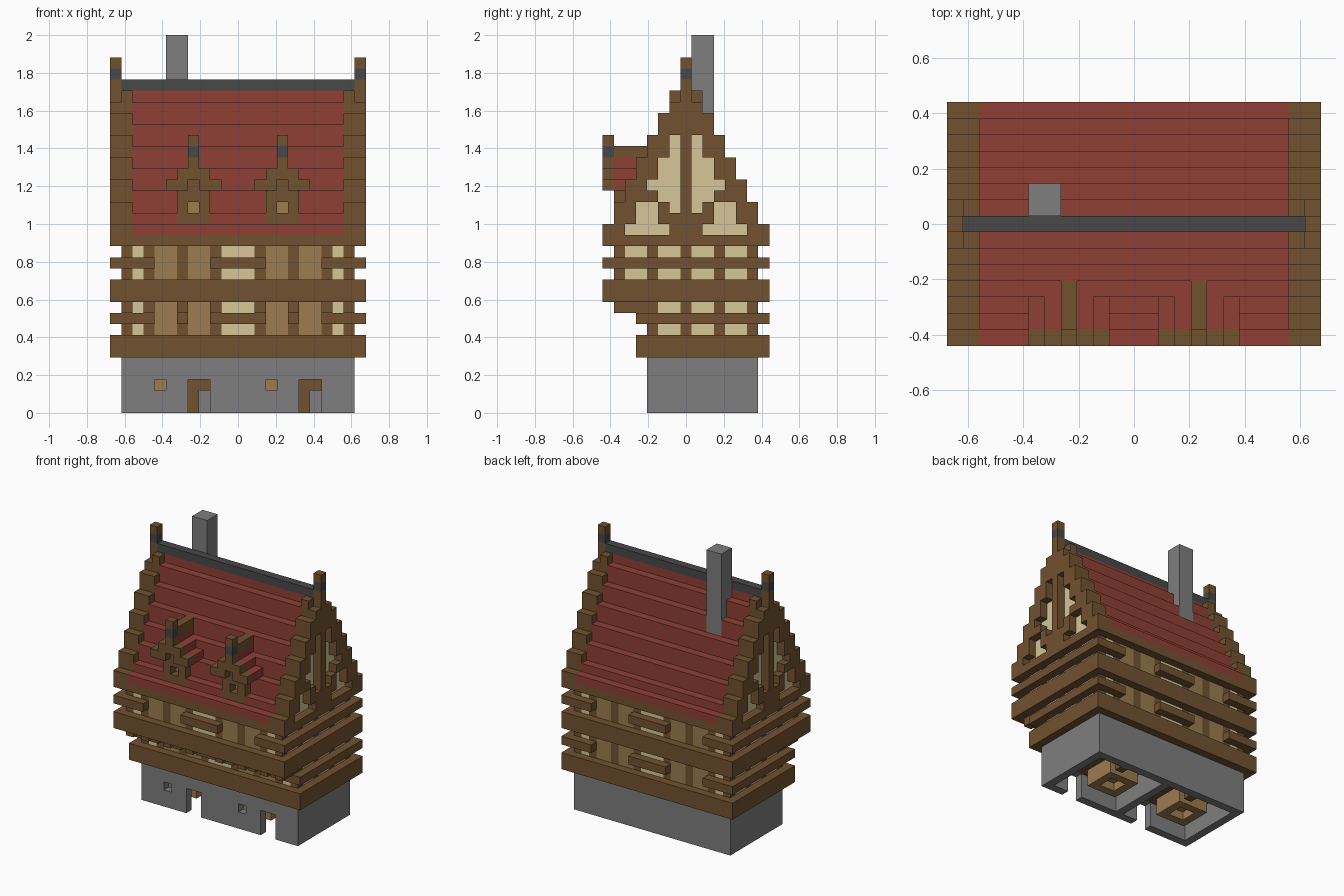
import bpy, bmesh
from mathutils import Vector

U = 2 / 34                      # edge of one building block
CENTRE = Vector((11.5, 7.5, 0))
grid = {}                       # block cell -> (part name, colour name)

COLOURS = {
    "timber": (113, 82, 48), "shutter": (156, 124, 79), "plaster": (214, 198, 152),
    "stone": (126, 126, 126), "slate": (72, 72, 73), "roof_red": (143, 64, 53),
}


def linear(c):
    c /= 255
    return ((c + 0.055) / 1.055) ** 2.4


def make_material(name, rgb):
    mat = bpy.data.materials.new(name)
    colour = [linear(c) for c in rgb] + [1]
    mat.use_nodes = True
    mat.diffuse_color = colour
    bsdf = mat.node_tree.nodes["Principled BSDF"]
    bsdf.inputs["Base Color"].default_value = colour
    bsdf.inputs["Roughness"].default_value = 0.9
    return mat


def fill(part, colour, x, y, z):
    """Fill a box of blocks; each range is (start, end). No part means carve."""
    for i in range(*x):
        for j in range(*y):
            for k in range(*z):
                if part:
                    grid[i, j, k] = (part, colour)
                else:
                    grid.pop((i, j, k), None)


def build_part(part, materials):
    """Skin the exposed sides of one part's blocks and merge flat areas."""
    bm = bmesh.new()
    names = sorted({c for p, c in grid.values() if p == part})
    for cell, (owner, colour) in grid.items():
        if owner != part:
            continue
        for axis in range(3):
            for side in (-1, 1):
                step = Vector((0, 0, 0))
                step[axis] = side
                near = tuple(int(c + s) for c, s in zip(cell, step))
                if near in grid:
                    continue
                a, b = Vector((0, 0, 0)), Vector((0, 0, 0))
                a[(axis + 1) % 3] = b[(axis + 2) % 3] = 0.5
                if side < 0:
                    a, b = b, a
                mid = Vector(cell) + Vector((0.5, 0.5, 0.5)) + step / 2 - CENTRE
                ring = (mid - a - b, mid + a - b, mid + a + b, mid - a + b)
                face = bm.faces.new([bm.verts.new(p * U) for p in ring])
                face.material_index = names.index(colour)
    bmesh.ops.remove_doubles(bm, verts=bm.verts, dist=U / 100)
    bmesh.ops.dissolve_limit(bm, angle_limit=0.01, verts=bm.verts, edges=bm.edges,
                             delimit={'MATERIAL'})
    mesh = bpy.data.meshes.new(part)
    bm.to_mesh(mesh)
    bm.free()
    for n in names:
        mesh.materials.append(materials[n])
    bpy.context.collection.objects.link(bpy.data.objects.new(part, mesh))


if "Cube" in bpy.data.objects:
    bpy.data.objects.remove(bpy.data.objects["Cube"], do_unlink=True)

# Stone base with two rooms, each with a door, a small window and furniture
fill("stone_base", "stone", (1, 22), (4, 14), (0, 5))
for o in (0, 10):
    fill(None, None, (2 + o, 11 + o), (5, 13), (0, 5))
    fill(None, None, (7 + o, 9 + o), (4, 5), (0, 3))
    fill(None, None, (4 + o, 5 + o), (4, 5), (2, 3))
    fill("room_frames", "timber", (2 + o, 9 + o), (5, 12), (3, 4))
    fill(None, None, (4 + o, 7 + o), (7, 10), (3, 4))
    fill("tables", "shutter", (3 + o, 7 + o), (6, 10), (1, 3))
    fill(None, None, (4 + o, 6 + o), (7, 9), (1, 2))
    fill("room_posts", "timber", (7 + o, 8 + o), (12, 13), (0, 5))
    fill("room_posts", "timber", (7 + o, 9 + o), (12, 13), (2, 5))

# Storeys: patterned half-timbered walls, a belt beam below and rails half way
WALL = {"T": "timber", "P": "plaster", "S": "shutter"}
FRONT = "TPTSSTSSTPPPTSSTSSTPT"
SIDE = "TPPTPPTPPTPPT"
for label, y0, z0 in (("lower", 4, 7), ("upper", 1, 12)):
    zs, rail_z = (z0, z0 + 3), (z0 + 1, z0 + 2)
    fill(label + "_belt_beam", "timber", (0, 23), (y0 - 1, 15), (z0 - 2, z0))
    for y in range(y0, 14):
        fill(label + "_walls", WALL[SIDE[y - 1]], (1, 22), (y, y + 1), zs)
    for i, key in enumerate(FRONT, 1):
        for y in (y0, 13):
            fill(label + "_walls", WALL[key], (i, i + 1), (y, y + 1), zs)
    for x in (0, 22):
        fill(label + "_rails", "timber", (x, x + 1), (y0 - 1, 15), rail_z)
    for y in (y0 - 1, 14):
        for x in ((0, 4), (9, 14), (19, 23)):
            fill(label + "_rails", "timber", x, (y, y + 1), rail_z)

# Brackets carrying the overhanging upper storey
for i, key in enumerate(FRONT, 1):
    if key == "T":
        fill("brackets", "timber", (i, i + 1), (1, 4), (9, 10))
        fill("brackets", "timber", (i, i + 1), (3, 4), (8, 9))

# Stepped roof, sunk half a step between raised timber gables
for k in range(7):
    ys, z = (k, 15 - k), 15 + 2 * k
    drop = 1 if k else 0
    for xs in ((0, 2), (21, 23)):
        fill("gables", "timber", xs, ys, (z, z + 2))
    fill("roof", "roof_red", (2, 21), ys, (z - drop, z + 2 - drop))
fill("roof", "roof_red", (2, 21), (7, 8), (28, 29))
fill("eaves", "timber", (0, 23), (0, 15), (15, 16))

# Plaster panels set back into both gables: (column, bottom, top)
PANELS = ((6, 18, 25), (5, 19, 23), (4, 20, 21),
          (2, 16, 17), (3, 16, 19), (4, 16, 19), (5, 16, 17))
for col, low, high in PANELS:
    for y in (col, 14 - col):
        for outer, inner in ((0, 1), (22, 21)):
            fill(None, None, (outer, outer + 1), (y, y + 1), (low, high))
            fill("gable_panels", "plaster", (inner, inner + 1), (y, y + 1), (low, high))

# Ridge and finials
fill("ridge", "slate", (1, 22), (7, 8), (29, 30))
for x in (0, 22):
    fill(None, None, (x, x + 1), (6, 9), (28, 29))
    fill("finials", "timber", (x, x + 1), (7, 8), (28, 32))
    fill("finials", "slate", (x, x + 1), (7, 8), (30, 31))

# Chimney
fill("chimney", "stone", (5, 7), (8, 10), (23, 34))

# Dormers with arched front boards
for c in (7, 15):
    fill("dormer_roofs", "roof_red", (c - 2, c + 3), (1, 3), (20, 21))
    fill("dormer_roofs", "roof_red", (c - 1, c + 2), (1, 4), (20, 22))
    fill("dormer_roofs", "roof_red", (c, c + 1), (1, 4), (22, 23))
    fill("dormer_ridges", "timber", (c, c + 1), (0, 4), (23, 24))
    fill("dormer_fronts", "timber", (c - 1, c + 2), (1, 2), (17, 21))
    fill("dormer_fronts", "timber", (c - 2, c + 3), (0, 1), (20, 21))
    fill("dormer_fronts", "timber", (c - 1, c + 2), (0, 1), (21, 22))
    fill(None, None, (c, c + 1), (0, 1), (20, 21))
    fill("dormer_finials", "timber", (c, c + 1), (0, 1), (22, 25))
    fill("dormer_finials", "slate", (c, c + 1), (0, 1), (23, 24))
    fill(None, None, (c, c + 1), (1, 2), (18, 19))
    fill("dormer_windows", "shutter", (c, c + 1), (2, 3), (18, 19))

materials = {n: make_material(n, rgb) for n, rgb in COLOURS.items()}
for part in sorted({p for p, c in grid.values()}):
    build_part(part, materials)
